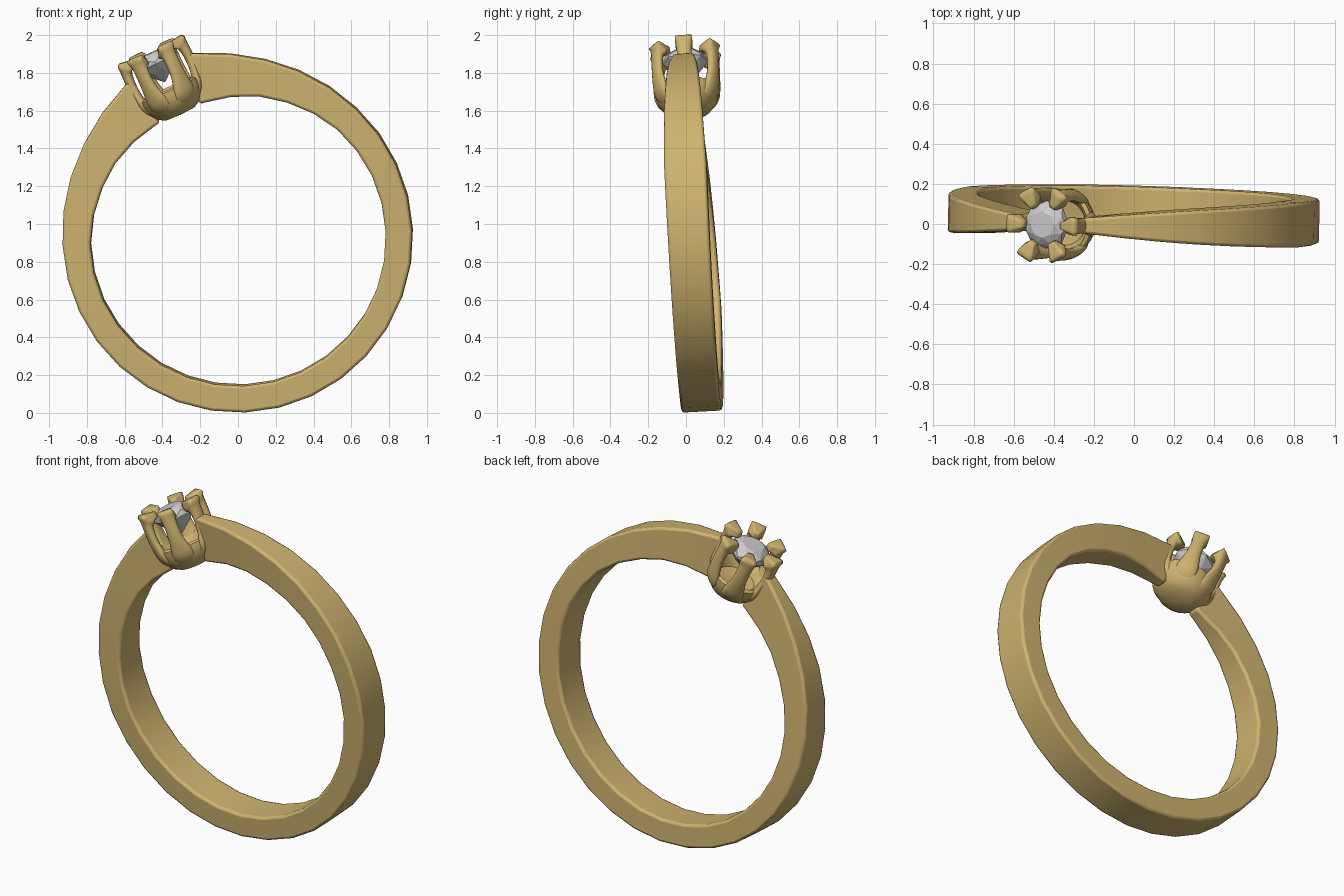
import bpy, bmesh, math
from mathutils import Matrix, Vector

if "Cube" in bpy.data.objects:
    bpy.data.objects.remove(bpy.data.objects["Cube"])

# Ring frame: built with the stone on top, then leaned to the left and slightly twisted
M = (Matrix.Translation((0, 0.036, 0.93)) @ Matrix.Rotation(-0.024, 4, 'Z')
     @ Matrix.Rotation(0.053, 4, 'X') @ Matrix.Rotation(math.radians(-25), 4, 'Y'))

gold = bpy.data.materials.new("gold")
gold.diffuse_color = (0.62, 0.45, 0.16, 1)
gold.use_nodes = True
gold.node_tree.nodes["Principled BSDF"].inputs["Base Color"].default_value = gold.diffuse_color


def finish(bm, name, mat=None, smooth=None, bevel=0, subsurf=0):
    bmesh.ops.recalc_face_normals(bm, faces=bm.faces)
    me = bpy.data.meshes.new(name)
    bm.to_mesh(me)
    bm.free()
    me.transform(M)
    ob = bpy.data.objects.new(name, me)
    bpy.context.collection.objects.link(ob)
    if mat:
        me.materials.append(mat)
    if smooth:
        bpy.ops.object.select_all(action='DESELECT')
        ob.select_set(True)
        bpy.context.view_layer.objects.active = ob
        bpy.ops.object.shade_smooth_by_angle(angle=math.radians(smooth))
    if bevel:
        b = ob.modifiers.new("bevel", 'BEVEL')
        b.width, b.segments, b.limit_method = bevel, 2, 'ANGLE'
        b.angle_limit = math.radians(50)
    if subsurf:
        s = ob.modifiers.new("subsurf", 'SUBSURF')
        s.levels = s.render_levels = subsurf
    return ob


def loft(bm, rings, cap=True):
    rows = [[bm.verts.new(p) for p in r] for r in rings]
    n = len(rows[0])
    for a, b in zip(rows, rows[1:]):
        for i in range(n):
            bm.faces.new((a[i], a[(i + 1) % n], b[(i + 1) % n], b[i]))
    if cap:
        bm.faces.new(rows[0])
        bm.faces.new(rows[-1])


def lerp_table(t, table):
    for a, b in zip(table, table[1:]):
        if t <= b[0]:
            f = (t - a[0]) / (b[0] - a[0])
            return [u + (v - u) * f for u, v in zip(a[1:], b[1:])]
    return table[-1][1:]


# Band: tall and narrow beside the head, low and wide everywhere else
# (angle from head, inner radius, outer radius, half width)
SHAPE = [(8, .735, 1.01, .036), (13, .737, 1.0, .042), (25, .75, .967, .062),
         (36, .76, .95, .076), (48, .765, .938, .088), (65, .78, .928, .1),
         (90, .785, .925, .112), (180, .785, .925, .106)]
angles = [9] + [k * 11.25 for k in range(1, 32)] + [351]
rings = []
for a in angles:
    ri, ro, w = lerp_table(min(a, 360 - a), SHAPE)
    s, c = math.sin(math.radians(a)), math.cos(math.radians(a))
    rings.append([(r * s, y, r * c) for r, y in ((ri, -w), (ro, -w), (ro, w), (ri, w))])
bm = bmesh.new()
loft(bm, rings)
finish(bm, "band", gold, 40, bevel=0.014)

# Cup: lathed bowl under the stone
CUP = [(.02, .718), (.085, .722), (.125, .745), (.155, .785), (.168, .83), (.168, .862),
       (.15, .872), (.132, .855), (.11, .81), (.02, .79)]
bm = bmesh.new()
N = 36
loft(bm, [[(r * math.cos(i * math.tau / N), r * math.sin(i * math.tau / N), h)
           for i in range(N)] for r, h in CUP])
finish(bm, "setting_cup", gold, 50)

# Prongs: six claws growing out of the cup and bending over the stone
# (inner radius, inner height, outer radius, outer height, half width)
CLAW = [(.09, .78, .115, .735, .05), (.12, .83, .178, .795, .075),
        (.138, .88, .19, .86, .058), (.145, .94, .198, .93, .043),
        (.142, 1.0, .2, 1.02, .042), (.135, 1.035, .195, 1.085, .046),
        (.128, 1.045, .182, 1.1, .044), (.095, 1.055, .1, 1.088, .016)]
bm = bmesh.new()
for k in range(6):
    rot = Matrix.Rotation(k * math.tau / 6, 3, 'Z')
    loft(bm, [[rot @ Vector(p) for p in ((ri, -w, hi), (ro, -w, ho), (ro, w, ho), (ri, w, hi))]
              for ri, hi, ro, ho, w in CLAW])
# Keep the claw ends crisp under subdivision
crease = bm.edges.layers.float.new("crease_edge")
for e in bm.edges:
    if min((v.co.z for v in e.verts)) > 1.03:
        e[crease] = 0.6
finish(bm, "prongs", gold, 180, subsurf=2)

# Stone: faceted brilliant with table, crown, girdle and pointed pavilion
bm = bmesh.new()
S = 8
GEM = [(.065, 1.08, 0), (.105, 1.055, .5), (.12, 1.03, 0), (.12, 1.02, 0), (.07, .965, .5), (.004, .91, 0)]
loft(bm, [[(r * math.cos((i + o) * math.tau / S), r * math.sin((i + o) * math.tau / S), h)
           for i in range(S)] for r, h, o in GEM])
bmesh.ops.triangulate(bm, faces=[f for f in bm.faces if len(f.verts) == 4])
finish(bm, "stone")
